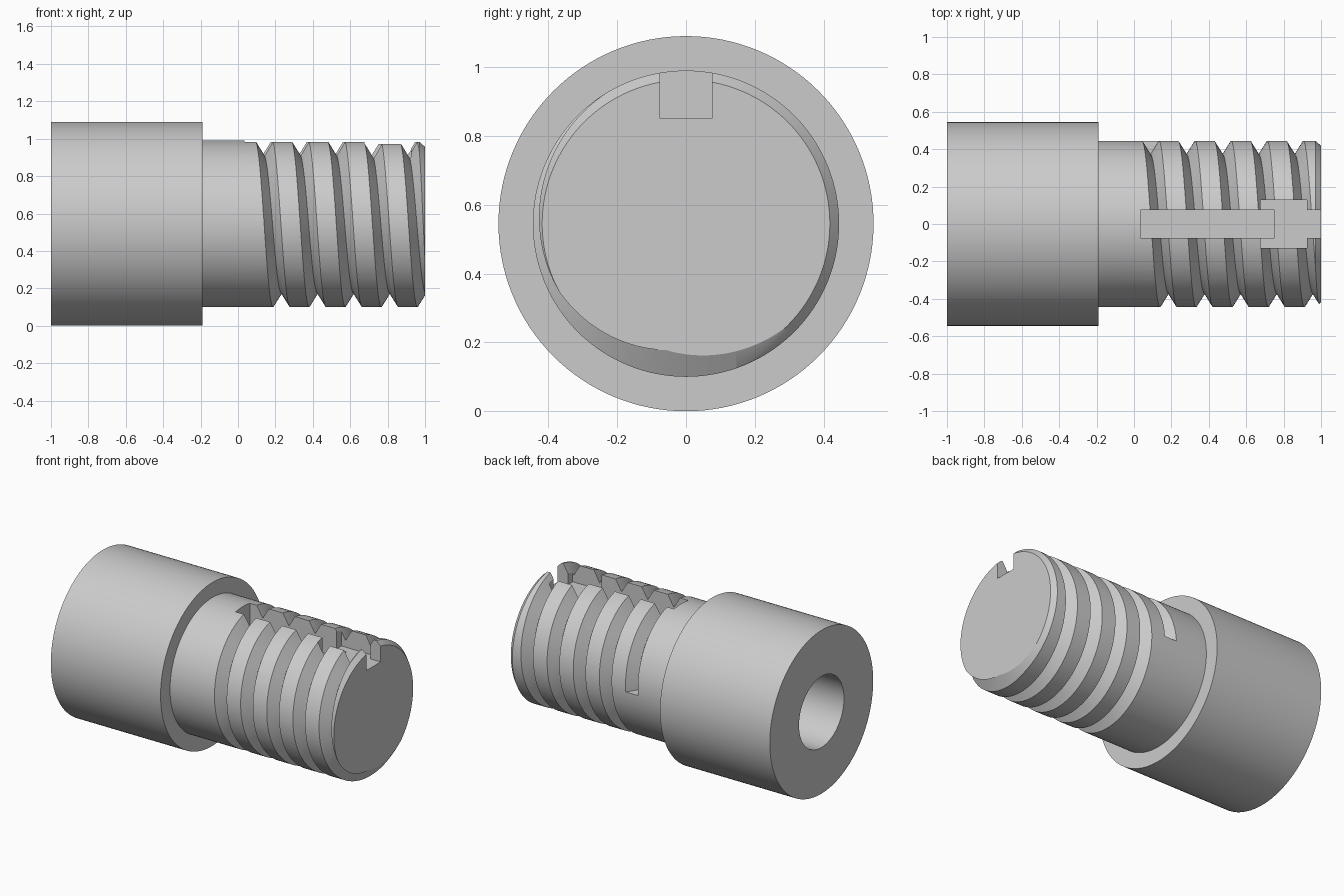
import bpy, bmesh, math
from mathutils import Matrix, Vector

cube = bpy.data.objects.get("Cube")
if cube:
    bpy.data.objects.remove(cube)

AXIS_Z = 0.545      # height of the turning axis
HEAD_R = 0.545
SHAFT_R = 0.445
ROOT_R = 0.372      # thread root radius
PITCH = 0.193
SEG = 128

steel = bpy.data.materials.new("grey_steel")
steel.use_nodes = True
steel.diffuse_color = (0.6, 0.6, 0.6, 1)
steel.node_tree.nodes["Principled BSDF"].inputs["Base Color"].default_value = (0.6, 0.6, 0.6, 1)


def finish(bm, name):
    bmesh.ops.recalc_face_normals(bm, faces=bm.faces)
    mesh = bpy.data.meshes.new(name)
    bm.to_mesh(mesh)
    bm.free()
    obj = bpy.data.objects.new(name, mesh)
    mesh.materials.append(steel)
    bpy.context.collection.objects.link(obj)
    return obj


def ring(bm, x, r):
    turn = [2 * math.pi * i / SEG for i in range(SEG)]
    return [bm.verts.new((x, r * math.cos(a), AXIS_Z + r * math.sin(a))) for a in turn]


def bridge(bm, a, b):
    n = len(a)
    for i in range(n):
        j = (i + 1) % n
        bm.faces.new((a[i], a[j], b[j], b[i]))


def lofted(rings, bm, name):
    for a, b in zip(rings, rings[1:]):
        bridge(bm, a, b)
    bm.faces.new(rings[0])
    bm.faces.new(rings[-1])
    return finish(bm, name)


def turned(profile, name):
    bm = bmesh.new()
    return lofted([ring(bm, x, r) for x, r in profile], bm, name)


def block(x0, x1, half_y, floor_z, name):
    bm = bmesh.new()
    top = 1.3
    size = Matrix.Diagonal((x1 - x0, 2 * half_y, top - floor_z, 1))
    place = Matrix.Translation(((x0 + x1) / 2, 0, (top + floor_z) / 2))
    bmesh.ops.create_cube(bm, size=1, matrix=place @ size)
    return finish(bm, name)


def helix_cutter(name):
    # V section swept from the back of the shaft, over the top, past the end
    bm = bmesh.new()
    steps = 96
    outer = SHAFT_R + 0.03
    half = 0.045 * (outer - ROOT_R) / (SHAFT_R - ROOT_R)
    section = [(-half, outer), (0, ROOT_R), (half, outer)]
    rings = []
    for i in range(int(steps * 5.6) + 1):
        a = 2 * math.pi * i / steps
        x = 0.088 + PITCH * i / steps
        rings.append([bm.verts.new((x + dx, r * math.cos(a), AXIS_Z + r * math.sin(a)))
                      for dx, r in section])
    return lofted(rings, bm, name)


# Stepped body with a chamfered tip
body = turned([(-1, HEAD_R), (-0.19, HEAD_R), (-0.19, SHAFT_R),
               (0.97, SHAFT_R), (1, 0.418)], "threaded_plug")

# Thread groove, keyway, cross pocket, end notch and blind bore
cutters = [
    helix_cutter("thread_cutter"),
    block(0.035, 0.75, 0.075, 0.80, "keyway_cutter"),
    block(0.675, 0.925, 0.127, 0.85, "pocket_cutter"),
    block(0.90, 1.1, 0.075, 0.85, "notch_cutter"),
    turned([(-1.1, 0.237), (-0.19, 0.237)], "bore_cutter"),
]

bpy.ops.object.select_all(action='DESELECT')
bpy.context.view_layer.objects.active = body
body.select_set(True)
for cutter in cutters:
    cutter.hide_render = True
    mod = body.modifiers.new(cutter.name, 'BOOLEAN')
    mod.operation = 'DIFFERENCE'
    mod.solver = 'EXACT'
    mod.object = cutter
    bpy.ops.object.modifier_apply(modifier=mod.name)
    bpy.data.objects.remove(cutter)

# Smooth curved walls, crisp machined edges
bpy.ops.object.shade_smooth_by_angle(angle=math.radians(25))
